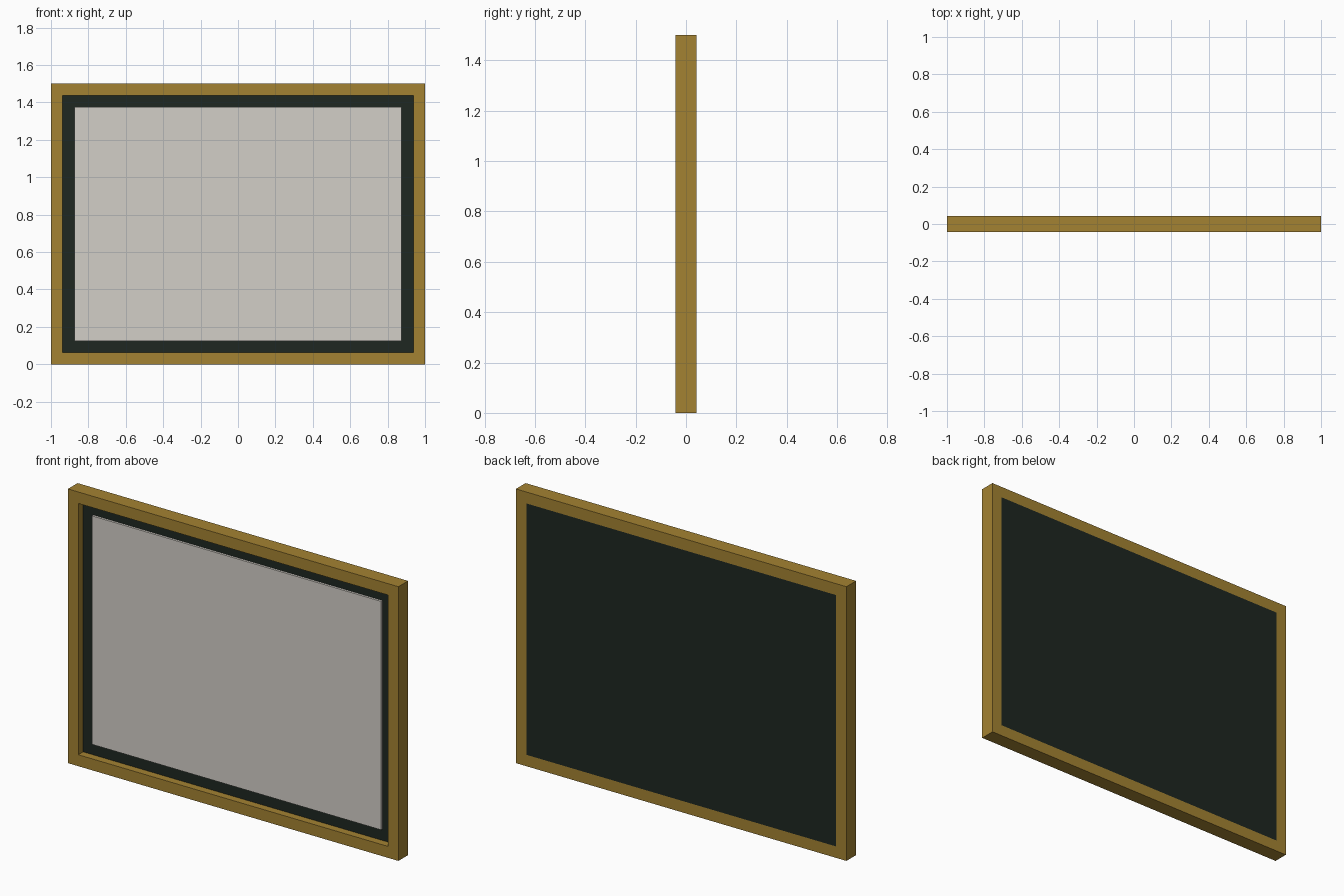
import bpy, bmesh

if "Cube" in bpy.data.objects:
    bpy.data.objects.remove(bpy.data.objects["Cube"])

W, H, D = 2.0, 1.5, 0.0834   # overall size
B = 0.0625                   # width of each border


def material(name, rgb):
    m = bpy.data.materials.new(name)
    m.diffuse_color = (*rgb, 1)
    m.use_nodes = True
    m.node_tree.nodes["Principled BSDF"].inputs["Base Color"].default_value = m.diffuse_color
    return m


def finish(name, bm, mat):
    bmesh.ops.recalc_face_normals(bm, faces=bm.faces)
    me = bpy.data.meshes.new(name)
    bm.to_mesh(me)
    bm.free()
    me.materials.append(mat)
    ob = bpy.data.objects.new(name, me)
    bpy.context.collection.objects.link(ob)
    return ob


def rect(bm, inset, y):
    x, z0, z1 = W / 2 - inset, inset, H - inset
    return [bm.verts.new(p) for p in ((-x, y, z0), (x, y, z0), (x, y, z1), (-x, y, z1))]


def slab(name, inset, y0, y1, mat):
    bm = bmesh.new()
    a, b = rect(bm, inset, y0), rect(bm, inset, y1)
    bm.faces.new(a)
    bm.faces.new(b)
    for i in range(4):
        j = (i + 1) % 4
        bm.faces.new((a[i], a[j], b[j], b[i]))
    return finish(name, bm, mat)


gold = material("gilded_wood", (0.37, 0.225, 0.032))
dark = material("dark_backing", (0.013, 0.020, 0.015))
pale = material("pale_canvas", (0.65, 0.62, 0.575))

# Outer frame: a rectangular profile swept around the border
bm = bmesh.new()
loops = [rect(bm, inset, y) for inset, y in ((0, -D / 2), (B, -D / 2), (B, D / 2), (0, D / 2))]
for k in range(4):
    a, b = loops[k], loops[(k + 1) % 4]
    for i in range(4):
        j = (i + 1) % 4
        bm.faces.new((a[i], a[j], b[j], b[i]))
finish("frame", bm, gold)

# Backing board fills the frame, flush at the back and recessed at the front
slab("backing_board", B, 0, D / 2, dark)

# Thin raised canvas on the front
slab("canvas", 2 * B, -0.0125, 0, pale)
